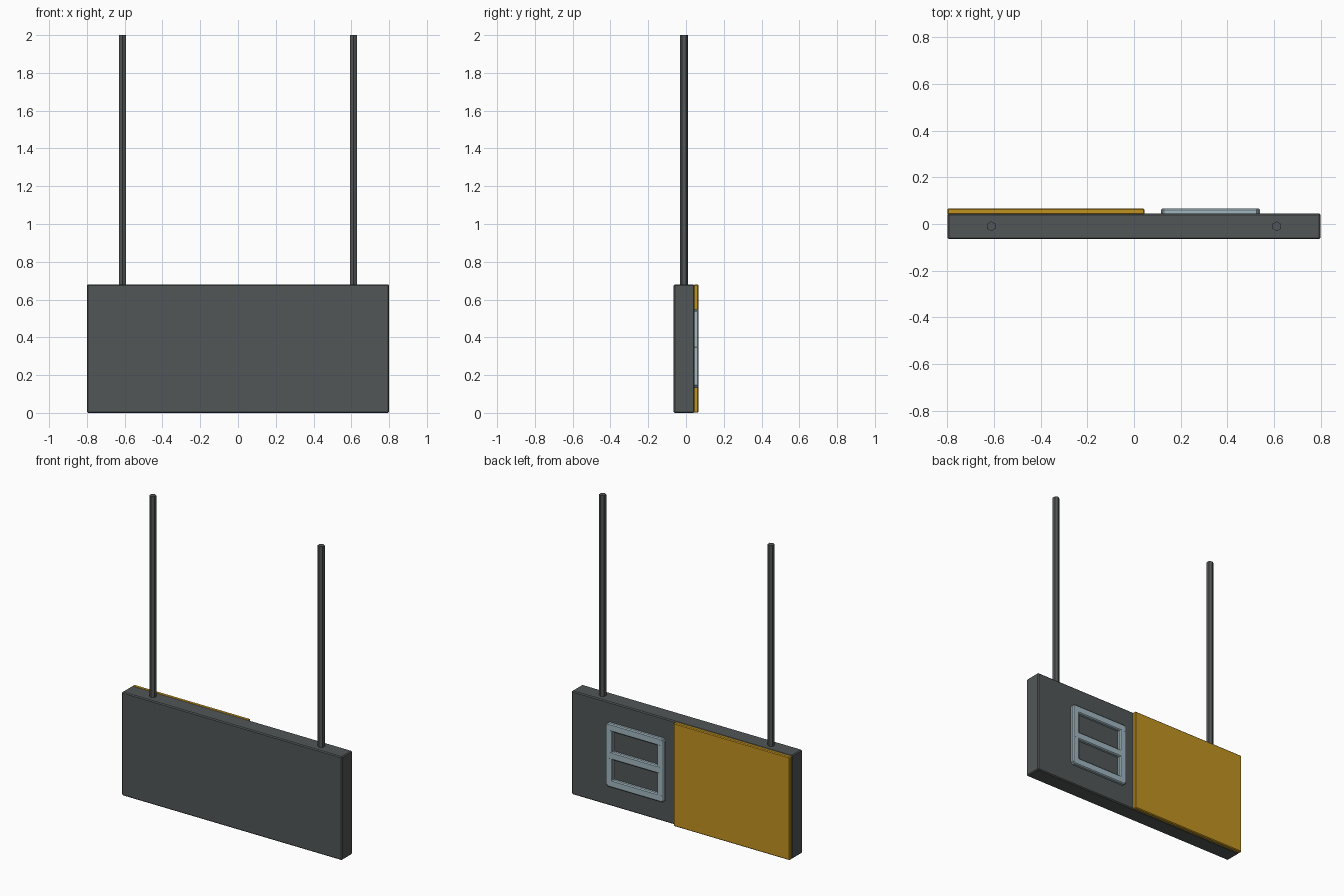
import bpy, bmesh, math
from mathutils import Matrix

if "Cube" in bpy.data.objects:
    bpy.data.objects.remove(bpy.data.objects["Cube"])


def material(name, rgb):
    m = bpy.data.materials.new(name)
    m.diffuse_color = (*rgb, 1)
    m.use_nodes = True
    m.node_tree.nodes["Principled BSDF"].inputs["Base Color"].default_value = m.diffuse_color
    return m


CHARCOAL = material("charcoal", (0.085, 0.094, 0.094))
AMBER = material("amber", (0.54, 0.29, 0.015))
PALE = material("pale blue grey", (0.36, 0.48, 0.53))


def finish(bm, name, mat):
    me = bpy.data.meshes.new(name)
    bm.to_mesh(me)
    bm.free()
    me.materials.append(mat)
    ob = bpy.data.objects.new(name, me)
    bpy.context.collection.objects.link(ob)
    return ob


def box(name, mat, x, y, z, bevel):
    """Bevelled box spanning the given (min, max) ranges."""
    bm = bmesh.new()
    spans = (x, y, z)
    size = [b - a for a, b in spans]
    mid = [(a + b) / 2 for a, b in spans]
    bmesh.ops.create_cube(bm, size=1, matrix=Matrix.Translation(mid) @ Matrix.Diagonal((*size, 1)))
    bmesh.ops.bevel(bm, geom=bm.edges[:], offset=bevel, segments=1, affect='EDGES', profile=0.5)
    return finish(bm, name, mat)


# Sign body and the coloured half panel on its back
box("sign_body", CHARCOAL, (-0.8, 0.8), (-0.065, 0.045), (0, 0.68), 0.006)
box("side_panel", AMBER, (-0.8, 0.045), (0.04, 0.067), (0.001, 0.679), 0.005)

# Hexagonal hanging rods
for side, x in (("left", -0.612), ("right", 0.612)):
    bm = bmesh.new()
    bmesh.ops.create_cone(bm, cap_ends=True, segments=6, radius1=0.021, radius2=0.021, depth=1.34,
                          matrix=Matrix.Translation((x, -0.01, 1.33)))
    finish(bm, side + "_rod", CHARCOAL)

# Seven bars forming the display, overlapping at the joints
BAR = 0.05
X0, X1, Z0, Z1 = 0.115, 0.54, 0.133, 0.55
ZM = (Z0 + Z1) / 2
DEPTH = (0.04, 0.067)
for name, z in (("bottom", Z0 + BAR / 2), ("middle", ZM), ("top", Z1 - BAR / 2)):
    box(name + "_bar", PALE, (X0 + 0.008, X1 - 0.008), DEPTH, (z - BAR / 2, z + BAR / 2), 0.006)
for name, x in (("left", X0), ("right", X1 - BAR)):
    for level, z in (("lower", (Z0 + 0.008, ZM + 0.012)), ("upper", (ZM - 0.012, Z1 - 0.008))):
        box(f"{level}_{name}_bar", PALE, (x, x + BAR), (0.04, 0.0668), z, 0.006)
